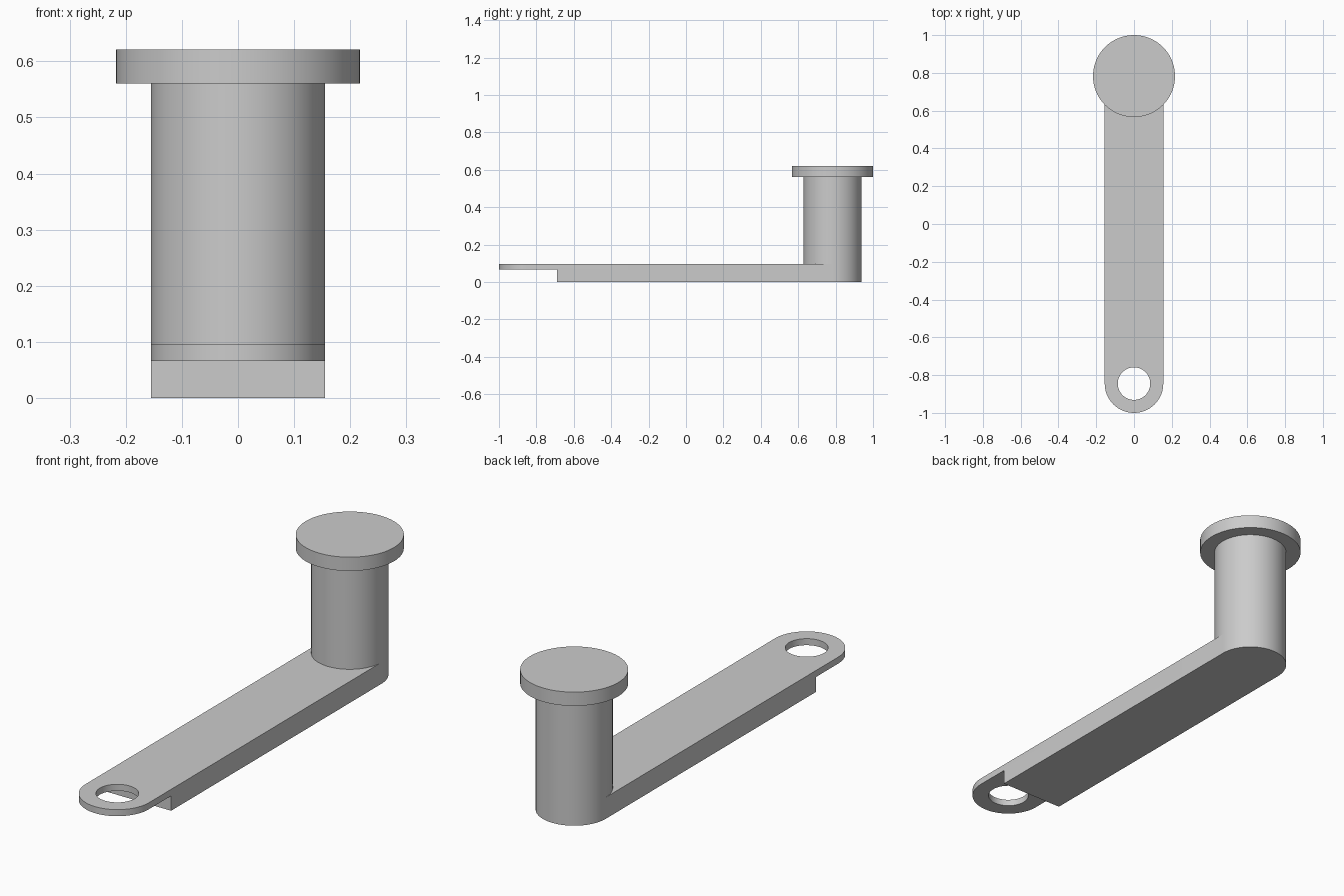
import bpy, bmesh
from math import pi, sin, cos, radians

cube = bpy.data.objects.get("Cube")
if cube:
    bpy.data.objects.remove(cube, do_unlink=True)

R = 0.155            # half width of the arm and radius of the post
POST_Y = 0.783
HOLE_Y = -0.845
ARM_TOP, TAB_BOTTOM, STEP_Y = 0.095, 0.066, -0.69
CAP_BOTTOM, CAP_TOP, CAP_R = 0.56, 0.621, 0.217
SEG = 96

grey = bpy.data.materials.new("plain grey")
grey.use_nodes = True
colour = (0.6, 0.6, 0.6, 1)
grey.diffuse_color = colour
grey.node_tree.nodes["Principled BSDF"].inputs["Base Color"].default_value = colour


def arc(y, r, start, sweep, steps):
    return [(r * cos(start + sweep * i / steps), y + r * sin(start + sweep * i / steps))
            for i in range(steps + 1)]


def circle(y, r):
    return arc(y, r, 0, 2 * pi, SEG)[:-1]


def prism(name, outline, z0, z1):
    """Extrude a flat outline from z0 up to z1."""
    bm = bmesh.new()
    face = bm.faces.new([bm.verts.new((x, y, z0)) for x, y in outline])
    up = bmesh.ops.extrude_face_region(bm, geom=[face])["geom"]
    bmesh.ops.translate(bm, vec=(0, 0, z1 - z0),
                        verts=[v for v in up if isinstance(v, bmesh.types.BMVert)])
    bmesh.ops.recalc_face_normals(bm, faces=bm.faces)
    mesh = bpy.data.meshes.new(name)
    bm.to_mesh(mesh)
    bm.free()
    mesh.materials.append(grey)
    obj = bpy.data.objects.new(name, mesh)
    bpy.context.collection.objects.link(obj)
    return obj


def activate(obj):
    bpy.ops.object.select_all(action="DESELECT")
    obj.select_set(True)
    bpy.context.view_layer.objects.active = obj


def cut(obj, cutter):
    cutter.hide_render = True
    mod = obj.modifiers.new("cut", "BOOLEAN")
    mod.operation, mod.solver, mod.object = "DIFFERENCE", "EXACT", cutter
    activate(obj)
    bpy.ops.object.modifier_apply(modifier=mod.name)
    bpy.data.objects.remove(cutter, do_unlink=True)


# Arm with rounded ends, thinned to a tab at the front and pierced by a hole
arm = prism("arm", arc(POST_Y, R, 0, pi, SEG // 2) + arc(HOLE_Y, R, pi, pi, SEG // 2),
            0, ARM_TOP)
cut(arm, prism("tab_cutter", [(-1, -2), (1, -2), (1, STEP_Y), (-1, STEP_Y)], -1, TAB_BOTTOM))
cut(arm, prism("hole_cutter", circle(HOLE_Y, 0.086), -1, 1))

# Upright post and its wider cap
post = prism("post", circle(POST_Y, R), ARM_TOP, CAP_BOTTOM)
cap = prism("cap", circle(POST_Y, CAP_R), CAP_BOTTOM, CAP_TOP)

for part in (arm, post, cap):
    activate(part)
    bpy.ops.object.shade_smooth_by_angle(angle=radians(30))
